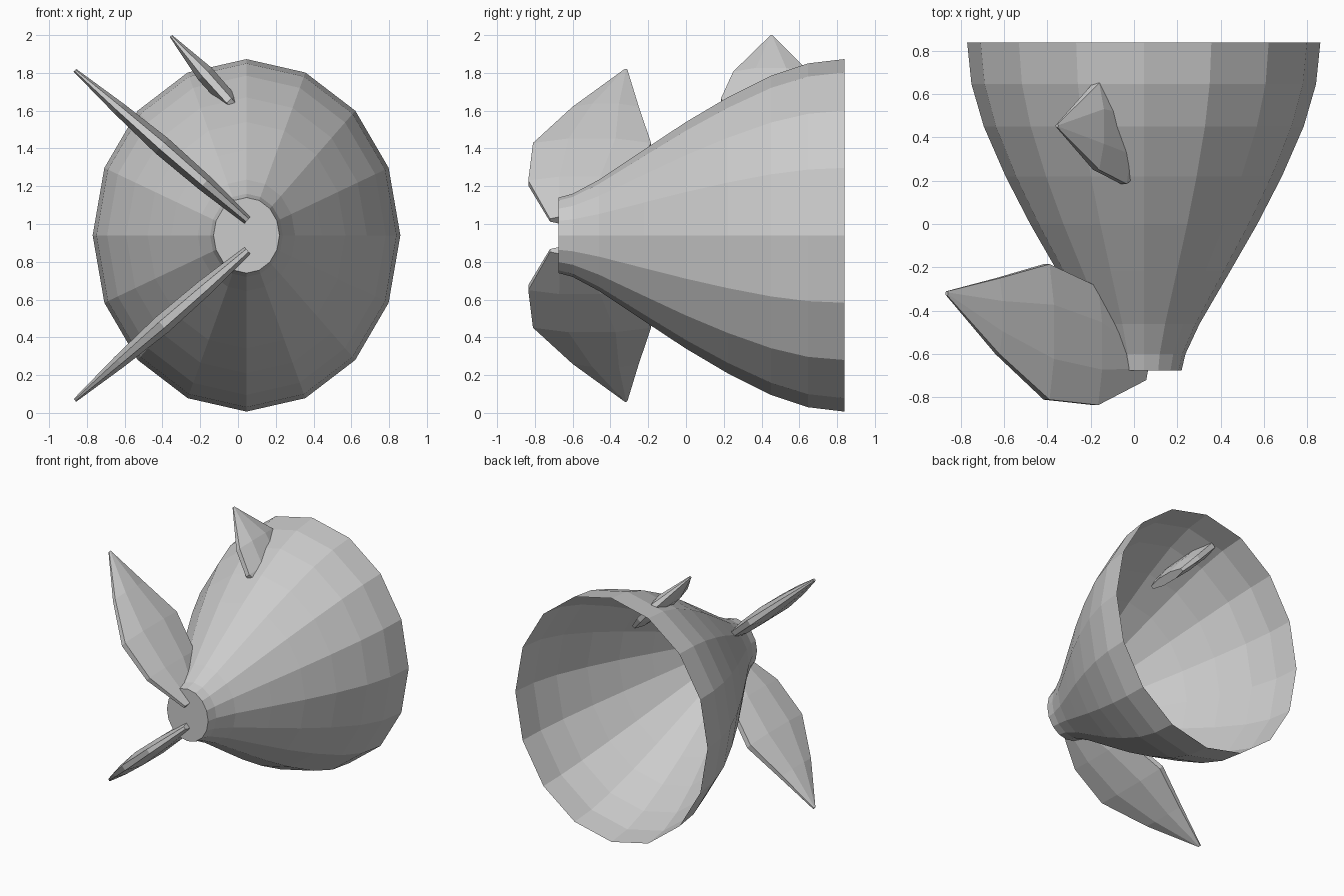
import bpy
import bmesh
import math
from mathutils import Vector

cube = bpy.data.objects.get("Cube")
if cube:
    bpy.data.objects.remove(cube, do_unlink=True)

grey = bpy.data.materials.new("plain grey")
grey.use_nodes = True
grey.diffuse_color = (0.6, 0.6, 0.6, 1)
grey.node_tree.nodes["Principled BSDF"].inputs["Base Color"].default_value = (0.6, 0.6, 0.6, 1)


def loft(name, sections, cap_start=False, cap_end=False):
    """Skin a list of closed cross-sections, flat shaded."""
    bm = bmesh.new()
    rings = [[bm.verts.new(p) for p in s] for s in sections]
    n = len(rings[0])
    for a, b in zip(rings, rings[1:]):
        for i in range(n):
            j = (i + 1) % n
            bm.faces.new((a[i], a[j], b[j], b[i]))
    if cap_start:
        bm.faces.new(rings[0])
    if cap_end:
        bm.faces.new(rings[-1])
    bmesh.ops.recalc_face_normals(bm, faces=bm.faces)
    mesh = bpy.data.meshes.new(name)
    bm.to_mesh(mesh)
    bm.free()
    mesh.materials.append(grey)
    obj = bpy.data.objects.new(name, mesh)
    bpy.context.collection.objects.link(obj)
    return obj


# Hollow flared body, open at the back: (y, vertical radius)
CX, CZ, SIDES = 0.045, 0.94, 16
profile = [(-0.675, 0.2), (-0.6, 0.22), (-0.46, 0.295), (-0.22, 0.455), (0, 0.6),
           (0.22, 0.73), (0.45, 0.845), (0.645, 0.91), (0.838, 0.933)]
angles = [math.tau * i / SIDES for i in range(SIDES)]
loft("bell_body", [[(CX + 0.873 * r * math.cos(a), y, CZ + r * math.sin(a)) for a in angles]
                   for y, r in profile], cap_start=True)


def fin(name, root, direction, levels):
    """Lens-shaped fin; levels are (distance, front y, back y, half thickness)."""
    d = Vector(direction).normalized()
    side = Vector((-d.z, 0, d.x))
    sections = []
    for t, y0, y1, h in levels:
        centre = Vector(root) + d * t
        w = y1 - y0
        outline = [(y0, -0.4), (y0 + 0.3 * w, -1), (y1 - 0.3 * w, -1), (y1, -0.4),
                   (y1, 0.4), (y1 - 0.3 * w, 1), (y0 + 0.3 * w, 1), (y0, 0.4)]
        sections.append([centre + Vector((0, y, 0)) + side * (h * k) for y, k in outline])
    return loft(name, sections, True, True)


# Two large fins, mirrored above and below the nose
large = [(0, -0.72, -0.54, 0.025), (0.3, -0.835, -0.29, 0.045), (0.6, -0.81, -0.185, 0.052),
         (0.9, -0.6, -0.25, 0.036), (1.21, -0.33, -0.31, 0.01)]
for name, s in (("upper_fin", 1), ("lower_fin", -1)):
    fin(name, (0.05, 0, CZ + s * 0.08), (-0.755, 0, s * 0.656), large)

# Small fin piercing the top of the body
small = [(0, 0.445, 0.46, 0.008), (0.27, 0.25, 0.65, 0.048),
         (0.46, 0.185, 0.64, 0.045), (0.6, 0.25, 0.57, 0.03)]
fin("top_fin", (-0.355, 0, 1.995), (0.67, 0, -0.745), small)
